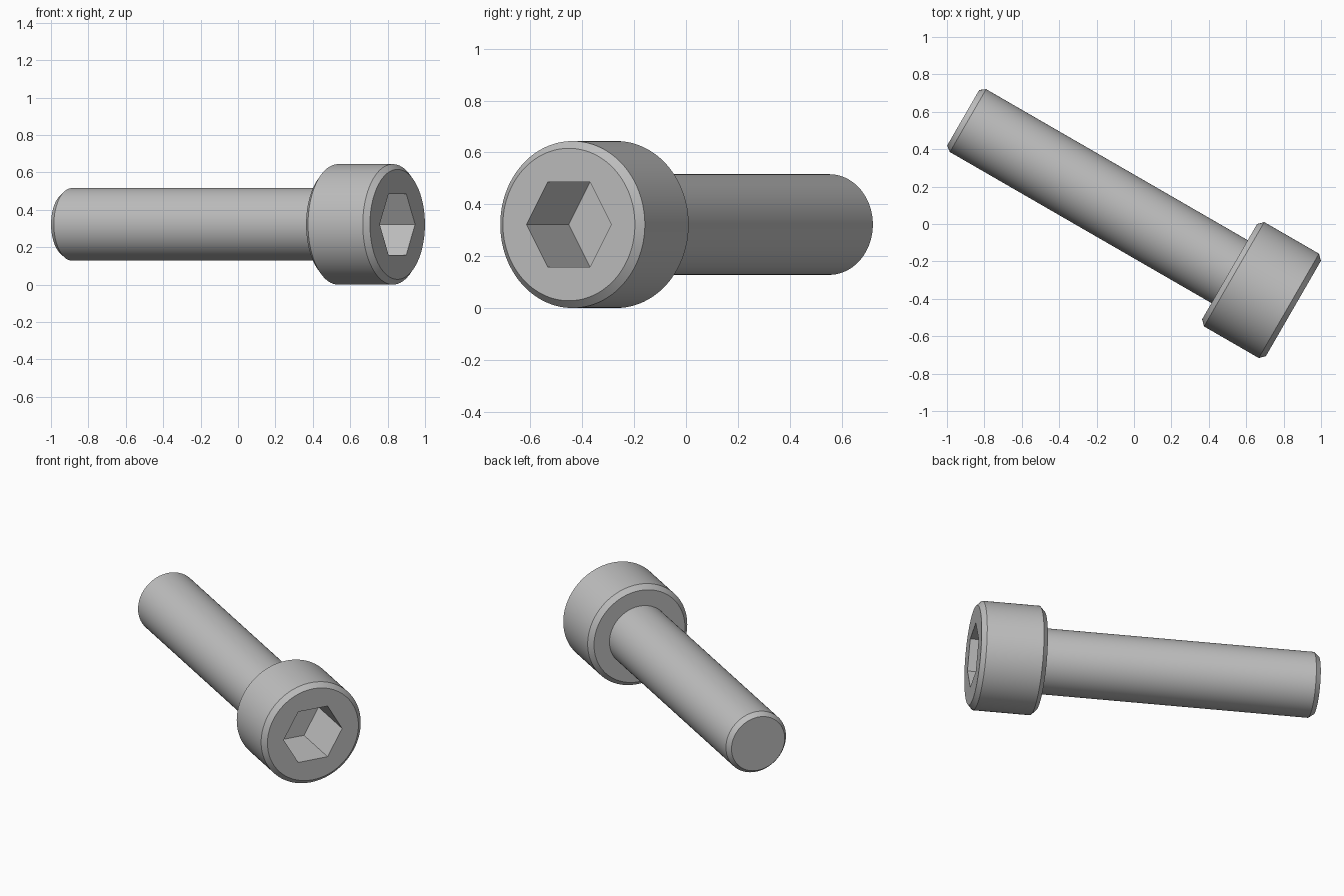
import bpy, bmesh
from math import cos, sin, pi, radians
from mathutils import Matrix, Vector

if "Cube" in bpy.data.objects:
    bpy.data.objects.remove(bpy.data.objects["Cube"], do_unlink=True)

# Single steel grey material
steel = bpy.data.materials.new("steel_grey")
steel.use_nodes = True
colour = (0.52, 0.52, 0.52, 1)
steel.diffuse_color = colour
steel.node_tree.nodes["Principled BSDF"].inputs["Base Color"].default_value = colour

# The screw lies flat: its local z axis points along the screw axis
axis = Vector((cos(radians(30)), -sin(radians(30)), 0))
side = Vector((-axis.y, axis.x, 0))
frame = Matrix((side, axis.cross(side), axis)).transposed().to_4x4()
frame.translation = side * 0.035 + Vector((0, 0, 0.322))


def turned(name, profile, segments):
    """Closed solid of revolution from (radius, axial position) pairs."""
    bm = bmesh.new()
    rings = [[bm.verts.new((r * cos(2 * pi * i / segments),
                            r * sin(2 * pi * i / segments), s))
              for i in range(segments)] for r, s in profile]
    for low, high in zip(rings, rings[1:]):
        for i in range(segments):
            j = (i + 1) % segments
            bm.faces.new((low[i], low[j], high[j], high[i]))
    bm.faces.new(rings[0][::-1])
    bm.faces.new(rings[-1])
    mesh = bpy.data.meshes.new(name)
    bm.to_mesh(mesh)
    bm.free()
    mesh.materials.append(steel)
    obj = bpy.data.objects.new(name, mesh)
    obj.matrix_world = frame
    bpy.context.collection.objects.link(obj)
    return obj


def activate(obj):
    bpy.ops.object.select_all(action='DESELECT')
    obj.select_set(True)
    bpy.context.view_layer.objects.active = obj


HEAD_R, SHANK_R, BEVEL = 0.322, 0.194, 0.028
HEAD_LOW, HEAD_TOP, TIP = 0.57, 0.964, -1.075
HEX_R, HEX_DEPTH = 0.189, 0.327

# Head with both rims chamfered, and the shank with a chamfered tip
head = turned("head", [(HEAD_R - BEVEL, HEAD_LOW), (HEAD_R, HEAD_LOW + BEVEL),
                       (HEAD_R, HEAD_TOP - BEVEL), (HEAD_R - BEVEL, HEAD_TOP)], 128)
shank = turned("shank", [(SHANK_R - 0.022, TIP), (SHANK_R, TIP + 0.03),
                         (SHANK_R, HEAD_LOW + 0.02)], 128)

# Hexagonal drive socket
cutter = turned("socket_cutter", [(HEX_R, HEAD_TOP - HEX_DEPTH),
                                  (HEX_R, HEAD_TOP + 0.1)], 6)
cutter.hide_render = True
cut = head.modifiers.new("socket", 'BOOLEAN')
cut.operation = 'DIFFERENCE'
cut.solver = 'EXACT'
cut.object = cutter
activate(head)
bpy.ops.object.modifier_apply(modifier=cut.name)
bpy.data.objects.remove(cutter, do_unlink=True)

for part in (head, shank):
    activate(part)
    bpy.ops.object.shade_smooth_by_angle(angle=radians(30))
